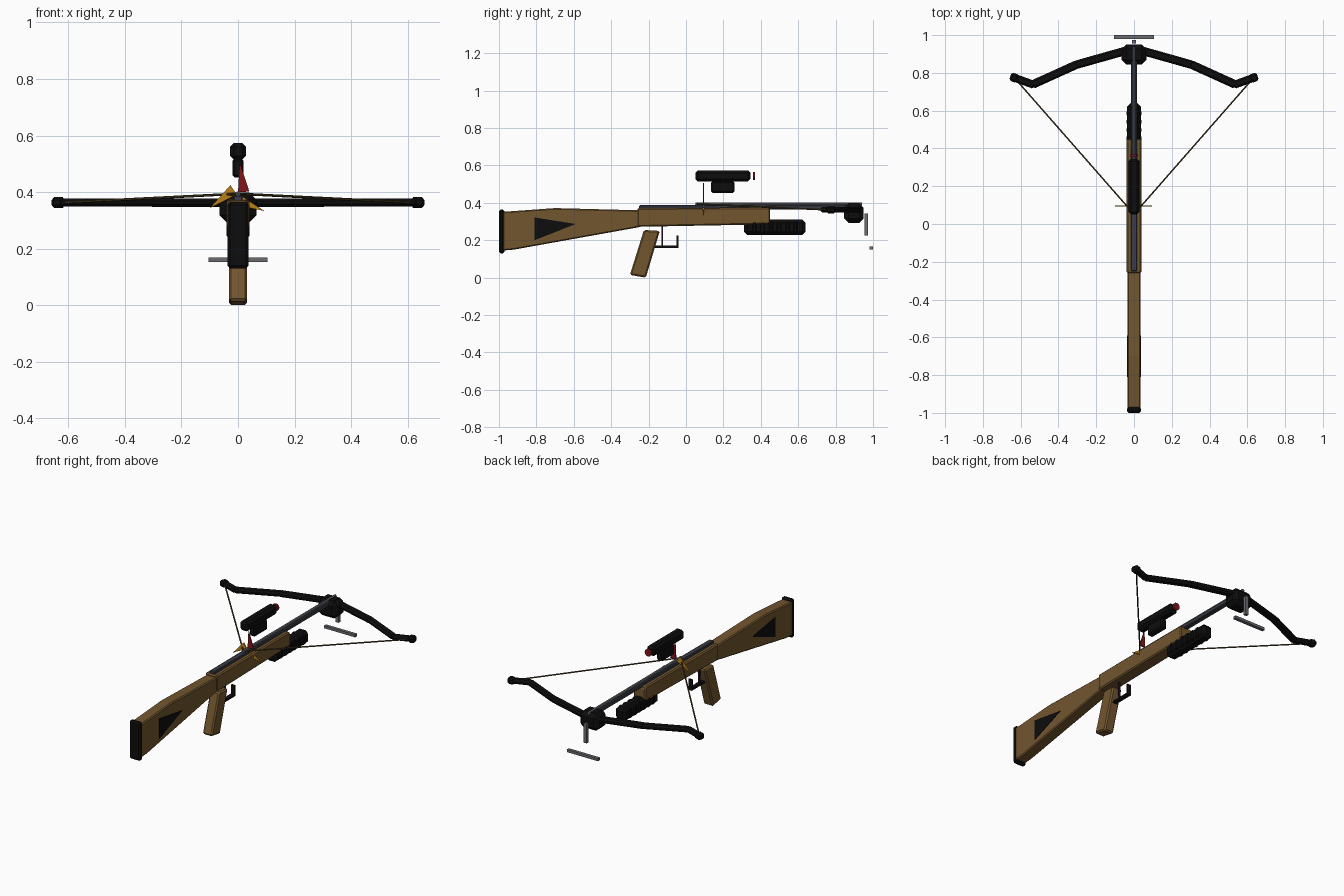
import bpy, bmesh, math
from mathutils import Vector, Matrix

if "Cube" in bpy.data.objects:
    bpy.data.objects.remove(bpy.data.objects["Cube"])


def mat(name, r, g, b):
    m = bpy.data.materials.new(name)
    m.diffuse_color = (r, g, b, 1)
    m.use_nodes = True
    m.node_tree.nodes["Principled BSDF"].inputs["Base Color"].default_value = m.diffuse_color
    return m


WOOD = mat("walnut wood", 0.17, 0.092, 0.028)
BLACK = mat("black polymer", 0.004, 0.004, 0.004)
RAIL = mat("dark rail metal", 0.045, 0.048, 0.065)
STEEL = mat("grey steel", 0.14, 0.145, 0.16)
STRING = mat("waxed string", 0.08, 0.055, 0.02)
RED = mat("red", 0.22, 0.008, 0.01)
GOLD = mat("gold vane", 0.5, 0.22, 0.01)
PLUM = mat("dark plum metal", 0.02, 0.008, 0.025)


def finish(name, bm, material, bevel=0.0, segments=1):
    bmesh.ops.recalc_face_normals(bm, faces=bm.faces)
    me = bpy.data.meshes.new(name)
    bm.to_mesh(me)
    bm.free()
    me.materials.append(material)
    ob = bpy.data.objects.new(name, me)
    bpy.context.collection.objects.link(ob)
    if bevel:
        mod = ob.modifiers.new("Bevel", 'BEVEL')
        mod.width, mod.segments = bevel, segments
        mod.limit_method = 'ANGLE'
    return ob


def box(name, lo, hi, material, bevel=0.0, segments=1):
    lo, hi = Vector(lo), Vector(hi)
    bm = bmesh.new()
    bmesh.ops.create_cube(bm, size=1, matrix=Matrix.Translation((lo + hi) / 2)
                          @ Matrix.Diagonal((*(hi - lo), 1)))
    return finish(name, bm, material, bevel, segments)


def side_profile(name, pts, x0, x1, material, bevel=0.0):
    """Extrude a (y, z) outline along x."""
    bm = bmesh.new()
    f = bm.faces.new([bm.verts.new((x0, y, z)) for y, z in pts])
    ext = bmesh.ops.extrude_face_region(bm, geom=[f])["geom"]
    bmesh.ops.translate(bm, vec=(x1 - x0, 0, 0),
                        verts=[v for v in ext if isinstance(v, bmesh.types.BMVert)])
    return finish(name, bm, material, bevel)


def rod(name, a, b, radius, material, sides=8):
    a, b = Vector(a), Vector(b)
    bm = bmesh.new()
    rot = (b - a).to_track_quat('Z', 'Y').to_matrix().to_4x4()
    bmesh.ops.create_cone(bm, cap_ends=True, segments=sides, radius1=radius, radius2=radius,
                          depth=(b - a).length, matrix=Matrix.Translation((a + b) / 2) @ rot)
    return finish(name, bm, material)


def bar(name, a, b, width, height, material, bevel):
    """Bevelled beam between two points."""
    a, b = Vector(a), Vector(b)
    bm = bmesh.new()
    rot = (b - a).to_track_quat('Y', 'Z').to_matrix().to_4x4()
    bmesh.ops.create_cube(bm, size=1, matrix=Matrix.Translation((a + b) / 2) @ rot
                          @ Matrix.Diagonal((width, (b - a).length, height, 1)))
    return finish(name, bm, material, bevel)


# Stock, forestock and grip
side_profile("butt_stock", [(-0.98, 0.145), (-0.92, 0.15), (-0.24, 0.272), (-0.24, 0.36),
                            (-0.70, 0.372), (-0.98, 0.352)], -0.035, 0.035, WOOD, 0.006)
box("butt_plate", (-0.038, -1.0, 0.13), (0.038, -0.97, 0.365), BLACK, 0.01)
side_profile("fore_stock", [(-0.26, 0.272), (0.44, 0.285), (0.45, 0.295), (0.45, 0.365),
                            (0.44, 0.375), (-0.26, 0.372)], -0.04, 0.04, WOOD, 0.01)
side_profile("pistol_grip", [(-0.225, 0.255), (-0.14, 0.25), (-0.215, 0.0), (-0.30, 0.015)],
             -0.032, 0.032, WOOD, 0.008)

# Dark triangular panels on both sides of the stock
for s, label in ((1, "right"), (-1, "left")):
    side_profile(f"stock_panel_{label}", [(-0.81, 0.322), (-0.81, 0.20), (-0.59, 0.287)],
                 s * 0.034, s * 0.038, BLACK)

# Trigger and its guard
box("trigger", (-0.006, -0.131, 0.165), (0.006, -0.122, 0.28), PLUM)
box("trigger_guard_bottom", (-0.012, -0.19, 0.16), (0.012, -0.04, 0.172), BLACK)
box("trigger_guard_front", (-0.012, -0.05, 0.16), (0.012, -0.04, 0.226), BLACK)

# Lower fore grip with ribs
box("fore_grip", (-0.036, 0.31, 0.228), (0.036, 0.64, 0.31), BLACK, 0.018)
for i in range(6):
    y = 0.355 + i * 0.044
    box(f"fore_grip_rib_{i + 1}", (-0.041, y, 0.24), (0.041, y + 0.022, 0.30), BLACK, 0.005)

# Rail and bolt
box("rail", (-0.016, -0.25, 0.365), (0.016, 0.92, 0.388), RAIL, 0.004)
rod("bolt_shaft", (0, 0.05, 0.394), (0, 0.94, 0.394), 0.009, STEEL)

# Three flat vanes spaced around the bolt
for i, material in enumerate((RED, GOLD, GOLD)):
    bm = bmesh.new()
    tri = [(0.0, 0.005), (0.04, 0.008), (0.006, 0.112)]
    rot = Matrix.Translation((0, 0, 0.394)) @ Matrix.Rotation(i * math.tau / 3, 4, 'Y')
    rings = [[bm.verts.new(rot @ Vector((x, y, z))) for x, z in tri] for y in (0.092, 0.097)]
    for ring in rings:
        bm.faces.new(ring)
    for k in range(3):
        n = (k + 1) % 3
        bm.faces.new((rings[0][k], rings[0][n], rings[1][n], rings[1][k]))
    finish(f"vane_{i + 1}", bm, material)

# Sight
box("sight_body", (-0.028, 0.05, 0.515), (0.028, 0.345, 0.573), BLACK, 0.013)
box("sight_mount", (-0.02, 0.135, 0.452), (0.02, 0.258, 0.518), BLACK, 0.008)
rod("sight_lens", (0, 0.357, 0.544), (0, 0.368, 0.544), 0.022, RED, 12)

# Front riser and foot stirrup
box("riser", (-0.065, 0.845, 0.293), (0.065, 0.95, 0.398), BLACK, 0.024)
box("stirrup_post", (-0.01, 0.955, 0.225), (0.01, 0.973, 0.342), STEEL)
box("stirrup_bar", (-0.105, 0.98, 0.152), (0.105, 1.0, 0.168), STEEL)

# Limbs, tips and string halves
Z = 0.363
for s, label in ((1, "right"), (-1, "left")):
    bar(f"inner_limb_{label}", (s * 0.04, 0.918, Z), (s * 0.31, 0.842, Z), 0.045, 0.03, BLACK, 0.009)
    bar(f"outer_limb_{label}", (s * 0.295, 0.848, Z), (s * 0.54, 0.737, Z), 0.045, 0.028, BLACK, 0.009)
    bar(f"limb_hook_{label}", (s * 0.525, 0.735, Z), (s * 0.64, 0.777, Z), 0.042, 0.028, BLACK, 0.009)
    bar(f"limb_tip_{label}", (s * 0.615, 0.768, Z), (s * 0.655, 0.782, Z), 0.046, 0.038, BLACK, 0.01)
    rod(f"string_{label}", (s * 0.612, 0.75, Z), (0, 0.052, 0.394), 0.0045, STRING, 6)
